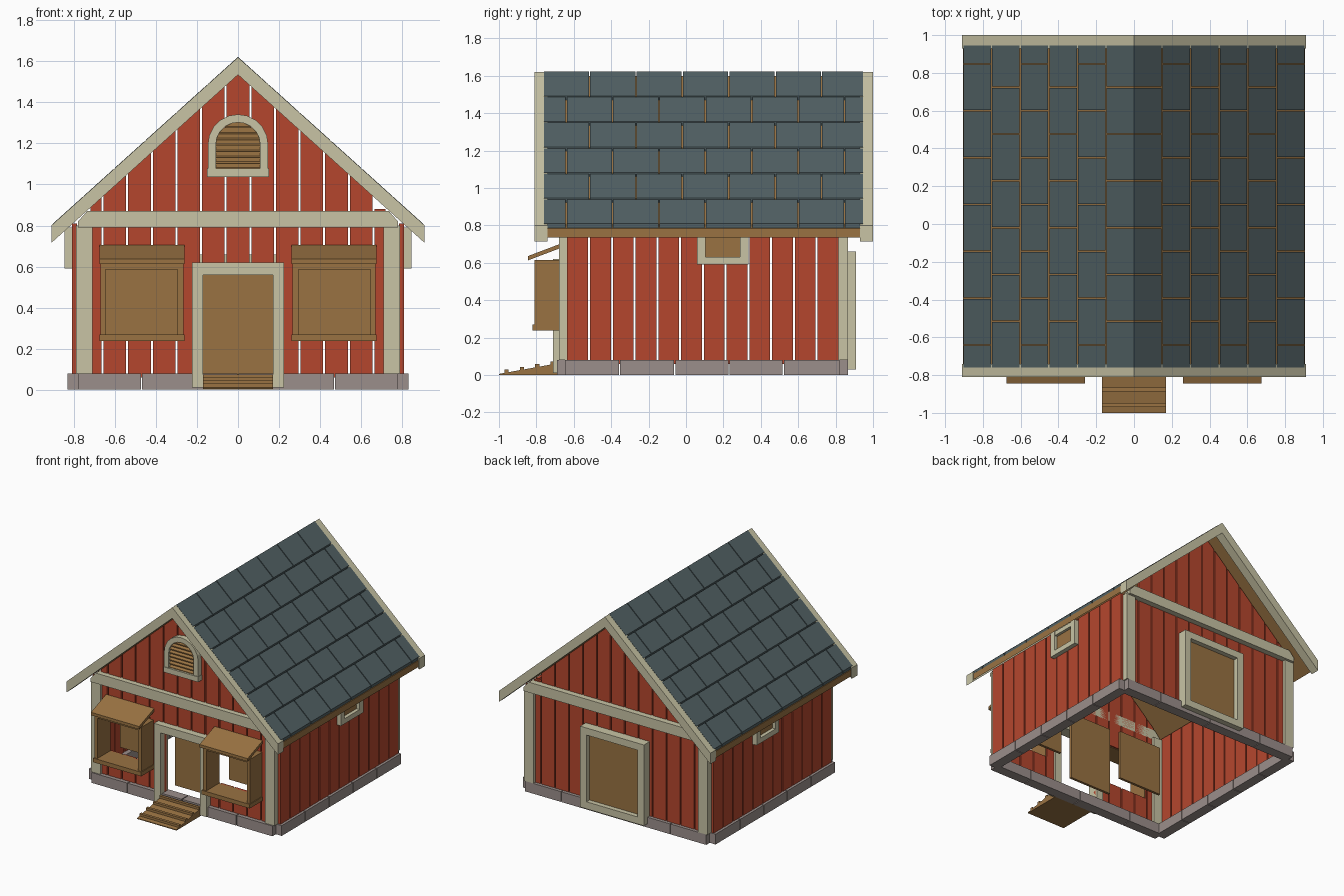
import bpy, bmesh, math

if "Cube" in bpy.data.objects:
    bpy.data.objects.remove(bpy.data.objects["Cube"])


def material(name, rgb):
    m = bpy.data.materials.new(name)
    m.diffuse_color = (*rgb, 1)
    m.use_nodes = True
    m.node_tree.nodes["Principled BSDF"].inputs["Base Color"].default_value = m.diffuse_color
    return m


RED = material("barn red", (.46, .062, .027))
CREAM = material("cream trim", (.58, .55, .375))
WOOD = material("brown wood", (.32, .17, .055))
SLATE = material("slate shingle", (.082, .118, .126))
STONE = material("grey stone", (.33, .275, .26))


class Part:
    """Collects extruded profiles into one object."""

    def __init__(self, name, mat):
        self.name, self.mat, self.bm = name, mat, bmesh.new()

    def prism(self, profile, a, b, axis='y'):
        # profile is (x,z) along y, or (y,z) along x
        rings = []
        for t in (a, b):
            rings.append([self.bm.verts.new((u, t, v) if axis == 'y' else (t, u, v))
                          for u, v in profile])
        n = len(profile)
        fs = [self.bm.faces.new(rings[0]), self.bm.faces.new(rings[1][::-1])]
        for i in range(n):
            j = (i + 1) % n
            fs.append(self.bm.faces.new((rings[0][i], rings[1][i], rings[1][j], rings[0][j])))

    def box(self, x0, x1, y0, y1, z0, z1):
        self.prism([(x0, z0), (x1, z0), (x1, z1), (x0, z1)], y0, y1)

    def done(self):
        bmesh.ops.recalc_face_normals(self.bm, faces=self.bm.faces)
        me = bpy.data.meshes.new(self.name)
        self.bm.to_mesh(me)
        self.bm.free()
        me.materials.append(self.mat)
        ob = bpy.data.objects.new(self.name, me)
        bpy.context.collection.objects.link(ob)
        return ob


SLOPE = .82 / .91


def roof_z(x, d=0):
    return 1.62 - SLOPE * abs(x) - d


def slab(s, x0, x1, d0, d1):
    # sloping strip between depths d0 and d1 below the roof surface
    return [(s * x0, roof_z(x0, d0)), (s * x1, roof_z(x1, d0)),
            (s * x1, roof_z(x1, d1)), (s * x0, roof_z(x0, d1))]


SIDES = (-1, 1)

# stone base blocks
p = Part("stone_base", STONE)
for y0, y1 in ((-.69, -.61), (.785, .865)):
    for a, b in ((-.78, -.473), (-.467, -.003), (.003, .467), (.473, .78)):
        p.box(a, b, y0, y1, 0, .08)
ys = [-.65, -.355, -.06, .23, .52, .825]
for s in SIDES:
    for a, b in zip(ys, ys[1:]):
        p.box(s * .75, s * .83, a + .003, b - .003, 0, .08)
p.done()


# gable walls of upright planks, split around rectangular openings
def gable_wall(name, y0, y1, openings):
    p = Part(name, RED)
    for k in range(-6, 6):
        a, b = max(k * .12 + .06 - .12 + .005, -.72), min(k * .12 + .06 - .005, .72)
        if k == -6:
            a = -.72
        xs = sorted({a, b} | {x for o in openings for x in o[:2] if a < x < b}
                    | ({0} if a < 0 < b else set()))
        for x0, x1 in zip(xs, xs[1:]):
            z, mid = .06, (x0 + x1) / 2
            for o in sorted(openings, key=lambda o: o[2]):
                if o[0] < mid < o[1]:
                    if o[2] > z:
                        p.box(x0, x1, y0, y1, z, o[2])
                    z = o[3]
            p.prism([(x0, z), (x1, z), (x1, roof_z(x1, .085)), (x0, roof_z(x0, .085))], y0, y1)
    # last plank beside the right-hand post
    p.box(.665, .72, y0, y1, .06, .88)
    p.done()


gable_wall("front_wall", -.66, -.64, [(-.17, .17, .0, .565), (-.65, -.29, .27, .59),
                                      (.29, .65, .27, .59)])
gable_wall("back_wall", .82, .84, [])

# side walls
for s, n in ((-1, "left_wall"), (1, "right_wall")):
    p = Part(n, RED)
    for i in range(12):
        y = -.64 + i * .1217
        p.box(s * .785, s * .81, y + .005, y + .1167, .06, .81)
    p.done()

# corner posts and cross beams
p = Part("corner_posts", CREAM)
for s in SIDES:
    p.box(s * .71, s * .79, -.68, -.62, .08, .80)
    p.box(s * .71, s * .79, .80, .865, .08, .80)
p.done()
p = Part("gable_beams", CREAM)
beam = [(-.78, .79), (.78, .79), (.78, .82), (.735, .87), (-.735, .87), (-.78, .82)]
p.prism(beam, -.70, -.64)
p.prism(beam, .82, .885)
p.done()

# roof deck, barge boards and shingles
deck, barge, sh = Part("roof_deck", WOOD), Part("barge_boards", CREAM), Part("shingles", SLATE)
for s in SIDES:
    deck.prism(slab(s, 0, .905, .02, .07), -.76, .95)
    barge.prism(slab(s, 0, .91, 0, .085), -.81, -.74)
    barge.prism(slab(s, 0, .91, 0, .085), .93, 1.0)
    for r in range(6):
        x0, x1 = r * .1515, (r + 1) * .1515 - .007
        y = -.76 - (.0 if r % 2 == 0 else .125)
        while y < .94:
            a, b = max(y, -.76), min(y + .241, .945)
            if b - a > .02:
                sh.prism(slab(s, x0, x1, -.002, .028), a, b)
            y += .248
for q in (deck, barge, sh):
    q.done()

# front door frame and door set back inside
p = Part("front_door_frame", CREAM)
for s in SIDES:
    p.box(s * .17, s * .225, -.712, -.62, .01, .62)
p.box(-.17, .17, -.712, -.62, .56, .62)
p.done()
p = Part("front_door", WOOD)
p.box(-.185, .185, -.51, -.49, .07, .61)
p.done()

# entry ramp with cleats
p = Part("entry_ramp", WOOD)
p.prism([(-1, 0), (-.69, 0), (-.69, .062), (-1, .006)], -.17, .17, 'x')
for i in range(4):
    y = -.97 + i * .082
    z = .006 + (y + 1) * .18
    p.box(-.17, .17, y, y + .022, z - .004, z + .018)
p.done()

# bay windows with sill, canopy and a pane set back inside
for s, n in ((-1, "left"), (1, "right")):
    p = Part(n + "_bay_window", WOOD)
    for a, b in ((.265, .295), (.645, .67)):
        p.box(s * a, s * b, -.81, -.65, .265, .615)
    p.box(s * .295, s * .645, -.81, -.65, .585, .615)
    p.box(s * .26, s * .675, -.82, -.65, .238, .27)
    p.prism([(-.845, .613), (-.66, .683), (-.66, .706), (-.845, .636)], s * .26, s * .675, 'x')
    p.done()
    p = Part(n + "_window_pane", WOOD)
    p.box(s * .28, s * .66, -.51, -.49, .24, .63)
    p.done()

# small side windows under the eaves
for s, n in ((-1, "left"), (1, "right")):
    p = Part(n + "_side_window_frame", CREAM)
    p.box(s * .80, s * .845, .06, .105, .59, .79)
    p.box(s * .80, s * .845, .29, .335, .59, .79)
    p.box(s * .80, s * .845, .105, .29, .59, .63)
    p.box(s * .80, s * .84, .105, .29, .755, .79)
    p.done()
    p = Part(n + "_side_window_pane", WOOD)
    p.box(s * .80, s * .818, .105, .29, .63, .755)
    p.done()

# back door
p = Part("back_door_frame", CREAM)
for s in SIDES:
    p.box(s * .22, s * .275, .835, .91, .03, .66)
p.box(-.22, .22, .835, .91, .03, .085)
p.box(-.22, .22, .835, .91, .605, .66)
p.done()
p = Part("back_door", WOOD)
p.box(-.22, .22, .835, .872, .085, .605)
p.done()

# arched gable vent: frame blocks, sill and louvres
p = Part("vent_frame", CREAM)
cz, ro, ri, n = 1.195, .147, .108, 10
for i in range(n):
    a, b = math.pi * i / n, math.pi * (i + 1) / n
    p.prism([(r * math.cos(t), cz + r * math.sin(t))
             for r, t in ((ri, a), (ro, a), (ro, b), (ri, b))], -.70, -.65)
for s in SIDES:
    p.box(s * ri, s * ro, -.70, -.65, 1.07, cz)
p.box(-.15, .15, -.705, -.65, 1.037, 1.078)
p.done()
p = Part("vent_louvres", WOOD)
for i in range(8):
    z = 1.075 + i * .0285
    top = max(z + .0143 - cz, 0)
    w = math.sqrt(max(.113 ** 2 - top ** 2, .0004))
    p.prism([(-.69, z), (-.69, z + .008), (-.655, z + .032), (-.655, z + .024)], -w, w, 'x')
p.done()
